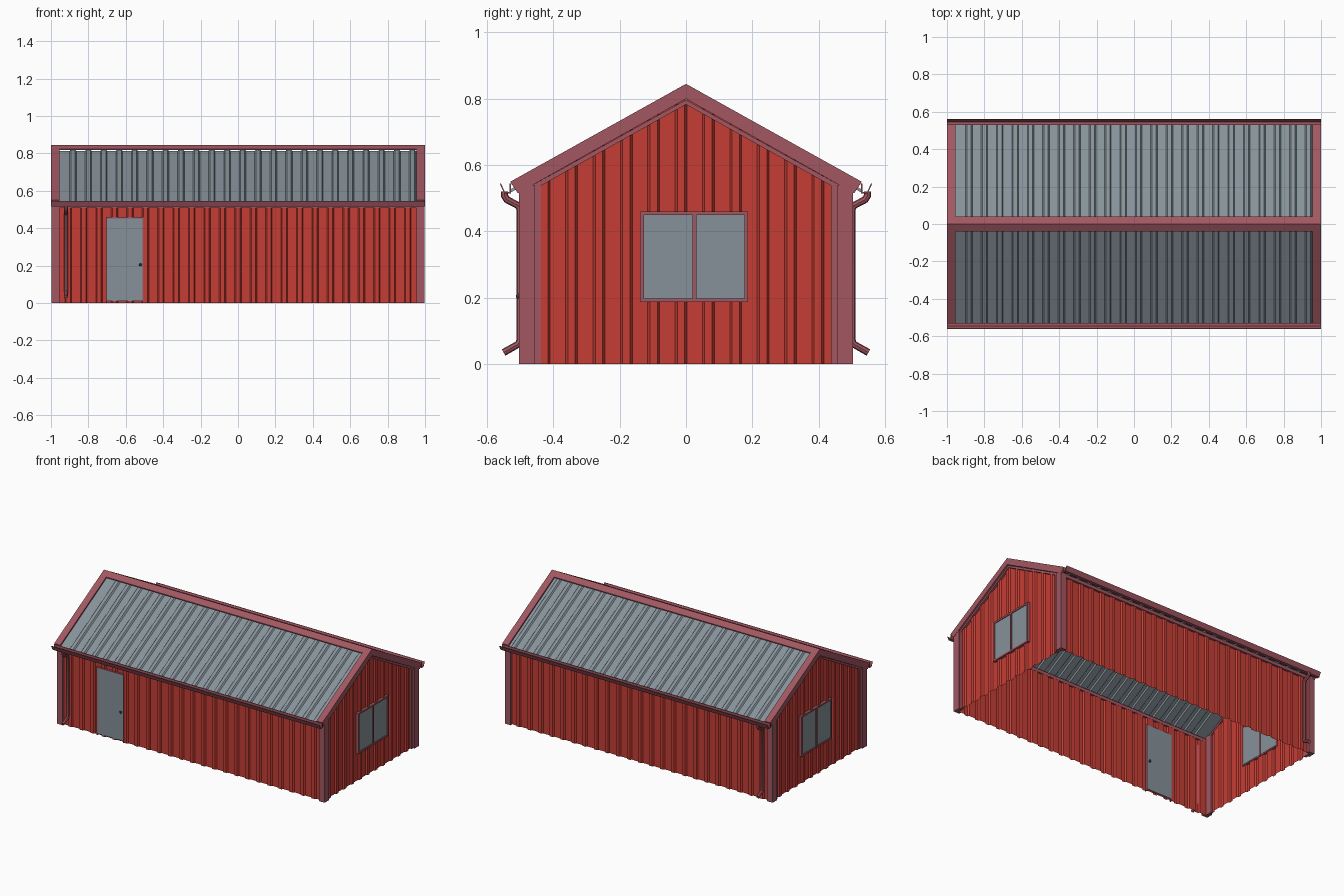
import bpy, bmesh

if "Cube" in bpy.data.objects:
    bpy.data.objects.remove(bpy.data.objects["Cube"])

def material(name, rgb):
    m = bpy.data.materials.new(name)
    m.diffuse_color = (*rgb, 1)
    m.use_nodes = True
    m.node_tree.nodes["Principled BSDF"].inputs["Base Color"].default_value = m.diffuse_color
    return m

RED = material("barn_red", (0.56, 0.047, 0.036))
TRIM = material("mauve_trim", (0.36, 0.095, 0.12))
GREY = material("steel_grey", (0.24, 0.285, 0.32))
DARK = material("dark_metal", (0.04, 0.04, 0.045))
SLOPE = 0.557

def add(name, bm, mat, mirror=""):
    bmesh.ops.recalc_face_normals(bm, faces=bm.faces)
    me = bpy.data.meshes.new(name)
    bm.to_mesh(me)
    bm.free()
    me.materials.append(mat)
    ob = bpy.data.objects.new(name, me)
    bpy.context.collection.objects.link(ob)
    if mirror:
        mod = ob.modifiers.new("Mirror", 'MIRROR')
        mod.use_axis = ('x' in mirror, 'y' in mirror, False)
        mod.use_mirror_merge = False
    return ob

def prism(name, pts, x0, x1, mat, mirror=""):
    """Extrude a (y, z) outline from x0 to x1."""
    bm = bmesh.new()
    a = [bm.verts.new((x0, y, z)) for y, z in pts]
    b = [bm.verts.new((x1, y, z)) for y, z in pts]
    bm.faces.new(a)
    bm.faces.new(b)
    for i in range(len(pts)):
        j = (i + 1) % len(pts)
        bm.faces.new((a[i], a[j], b[j], b[i]))
    return add(name, bm, mat, mirror)

def box(name, x0, x1, y0, y1, z0, z1, mat, mirror=""):
    return prism(name, [(y0, z0), (y1, z0), (y1, z1), (y0, z1)], x0, x1, mat, mirror)

def ribbed_sheet(name, u0, u1, phase, low, high, mat, mirror=""):
    """Ribbed metal sheet; low and high map (u, rib depth) to its two edges."""
    prof = [(u0, 0), (u1, 0)]
    for k in range(-14, 15):
        c = phase + 0.0825 * k
        if u0 + 0.02 < c < u1 - 0.02:
            prof += [(c - 0.018, 0), (c - 0.011, 0.01), (c + 0.011, 0.01), (c + 0.018, 0)]
            if c - 0.011 < 0 < c + 0.011:
                prof.append((0, 0.01))
    prof.sort()
    bm = bmesh.new()
    rows = [(bm.verts.new(low(u, d)), bm.verts.new(high(u, d))) for u, d in prof]
    for (a, b), (c, d) in zip(rows, rows[1:]):
        bm.faces.new((a, c, d, b))
    return add(name, bm, mat, mirror)

# Walls
ribbed_sheet("long_walls", -0.975, 0.975, 0.0,
             lambda u, d: (u, 0.485 + d, 0),
             lambda u, d: (u, 0.485 + d, 0.53), RED, "y")
ribbed_sheet("gable_walls", -0.485, 0.485, -0.015,
             lambda u, d: (0.975 + d, u, 0),
             lambda u, d: (0.975 + d, u, 0.80 - SLOPE * abs(u)), RED, "x")

# Roof sheets
ribbed_sheet("roof_sheets", -0.985, 0.985, 0.025,
             lambda u, d: (u, 0.53, 0.812 + d - SLOPE * 0.53),
             lambda u, d: (u, 0.0, 0.812 + d), GREY, "y")

# Ridge cap and gable edge trim
prism("ridge_cap", [(0, .845), (.04, .823), (.04, .817), (0, .837)], -0.956, 0.956, TRIM, "y")
prism("barge_face", [(0, .845), (.53, .55), (.507, .515), (0, .80)], 0.988, 1.0, TRIM, "xy")
prism("barge_flange", [(0, .845), (.53, .55), (.525, .541), (0, .835)], 0.955, 0.99, TRIM, "xy")
prism("gable_top_trim", [(0, .797), (.5, .519), (.5, .503), (0, .783)], 0.973, 0.990, TRIM, "xy")
box("eave_trim", -0.97, 0.97, 0.484, 0.499, 0.508, 0.53, TRIM, "y")

# Corner trim
box("corner_long_side", 0.955, 0.998, 0.487, 0.503, 0, 0.53, TRIM, "xy")
box("corner_gable_side", 0.985, 0.998, 0.455, 0.503, 0, 0.54, TRIM, "xy")
box("corner_inner_step", 0.973, 0.988, 0.437, 0.49, 0, 0.545, TRIM, "xy")

# Gutters
prism("gutters", [(.528, .545), (.528, .515), (.548, .515), (.562, .545),
                  (.558, .545), (.546, .519), (.532, .519), (.532, .545)],
      -1.0, 1.0, TRIM, "y")

# Downspouts
path = [(.547, .52), (.547, .507), (.540, .496), (.506, .478), (.501, .468),
        (.501, .07), (.506, .06), (.550, .035)]
for side, label in ((-1, "front"), (1, "back")):
    cu = bpy.data.curves.new(label + "_downspout", 'CURVE')
    cu.dimensions = '3D'
    cu.bevel_depth = 0.011
    cu.bevel_resolution = 2
    cu.use_fill_caps = True
    sp = cu.splines.new('POLY')
    sp.points.add(len(path) - 1)
    for p, (y, z) in zip(sp.points, path):
        p.co = (-0.92, side * y, z, 1)
    cu.materials.append(TRIM)
    ob = bpy.data.objects.new(label + "_downspout", cu)
    bpy.context.collection.objects.link(ob)
    bpy.ops.object.select_all(action='DESELECT')
    ob.select_set(True)
    bpy.context.view_layer.objects.active = ob
    bpy.ops.object.convert(target='MESH')
    bpy.ops.object.shade_smooth_by_angle()

# Door, its frame and knob (seen from both sides)
box("door", -0.70, -0.51, -0.497, -0.480, 0.01, 0.453, GREY)
for n, x in (("left", -0.706), ("right", -0.510)):
    box("door_frame_" + n, x, x + 0.006, -0.499, -0.480, 0, 0.459, TRIM)
box("door_frame_top", -0.70, -0.51, -0.499, -0.480, 0.453, 0.459, TRIM)
bm = bmesh.new()
for y in (-0.505, -0.472):
    g = bmesh.ops.create_uvsphere(bm, u_segments=10, v_segments=6, radius=0.008)
    bmesh.ops.translate(bm, verts=g["verts"], vec=(-0.522, y, 0.205))
add("door_knobs", bm, DARK)

# Gable windows, two panes each
box("window_panes", 0.970, 0.988, -0.13, 0.18, 0.195, 0.452, GREY, "x")
for n, y, w in (("left", -0.138, 0.011), ("middle", 0.020, 0.011), ("right", 0.176, 0.011)):
    box("window_post_" + n, 0.968, 0.994, y, y + w, 0.187, 0.46, TRIM, "x")
for n, z in (("sill", 0.187), ("head", 0.449)):
    box("window_" + n, 0.972, 0.993, -0.138, 0.187, z, z + 0.011, TRIM, "x")
